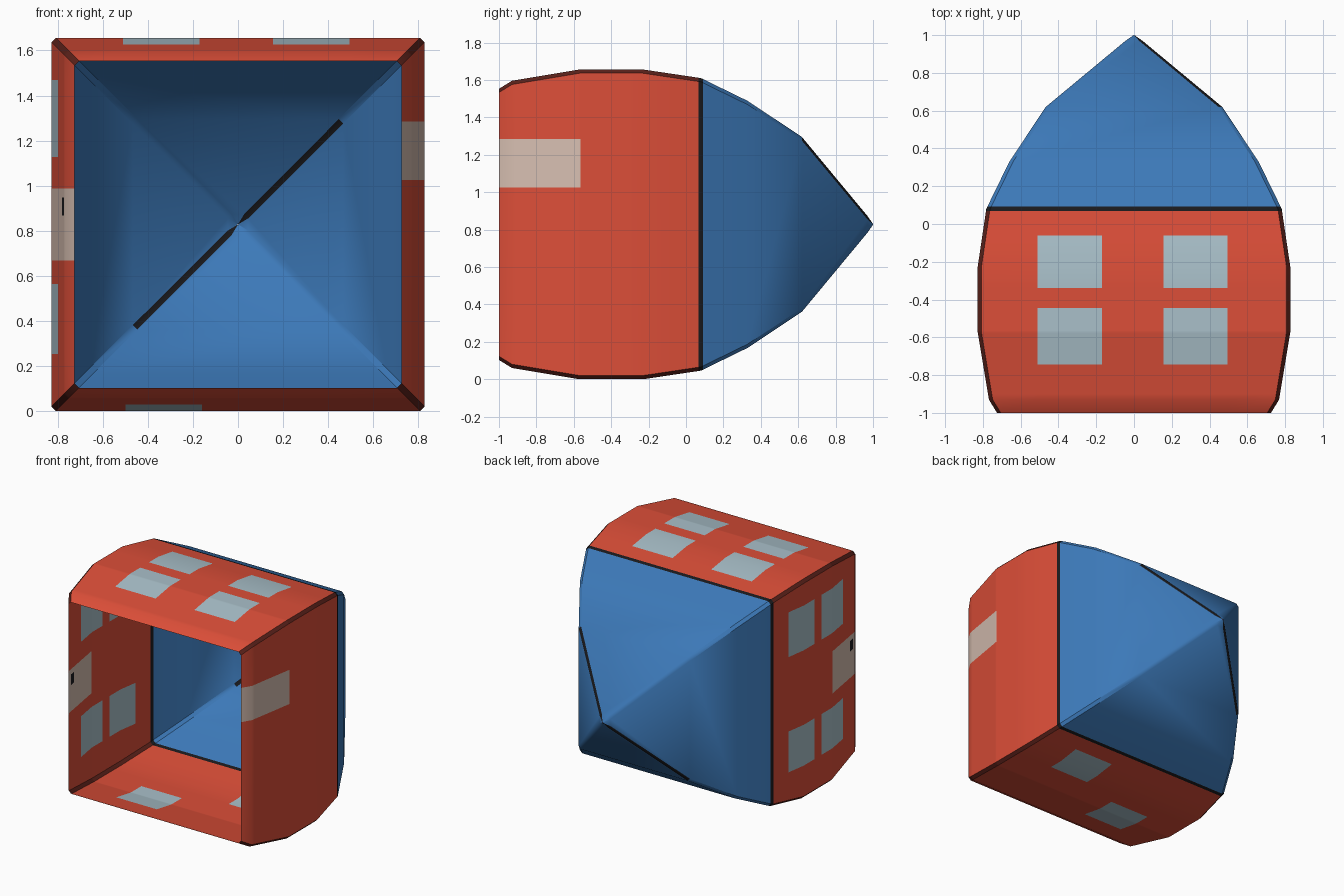
import bpy, bmesh, math

if "Cube" in bpy.data.objects:
    bpy.data.objects.remove(bpy.data.objects["Cube"])

CZ = 0.828      # height of the long axis
CH = 0.02       # corner chamfer
# half width of the square section along y
PROFILE = [(-1, .725), (-.93, .768), (-.57, .828), (-.23, .828), (.08, .782),
           (.33, .66), (.62, .467), (.97, .045), (1.0, .002)]


def half(y):
    for (a, ha), (b, hb) in zip(PROFILE, PROFILE[1:]):
        if y <= b:
            return ha + (hb - ha) * (y - a) / (b - a)
    return PROFILE[-1][1]


def material(name, rgb):
    m = bpy.data.materials.new(name)
    m.diffuse_color = (*rgb, 1)
    m.use_nodes = True
    m.node_tree.nodes["Principled BSDF"].inputs["Base Color"].default_value = m.diffuse_color
    return m


RED = material("wall red", (.72, .077, .040))
BLUE = material("roof blue", (.045, .19, .48))
GLASS = material("window grey", (.40, .53, .59))
DOOR = material("door beige", (.68, .52, .44))
BLACK = material("seam black", (.01, .01, .012))
BROWN = material("edge brown", (.10, .015, .010))

# Each side: point on it from u (across) and h (half width)
SIDES = {
    "top": lambda u, h: (u, h),
    "bottom": lambda u, h: (u, -h),
    "left": lambda u, h: (-h, u),
    "right": lambda u, h: (h, u),
}


def loft(name, ys, mats, panel_rule, corner_rule, patches=None):
    """Square tube along y; patches are (u0, u1, y0, y1, material index) per side."""
    patches = patches or {}
    bm = bmesh.new()
    rows = sorted({round(v, 4) for v in ys} |
                  {round(v, 4) for p in patches.values() for r in p for v in r[2:4]})

    def point(x, z, y):
        return bm.verts.new((x, y, z + CZ))

    # flat panels
    for side, place in SIDES.items():
        rects = patches.get(side, [])
        inner = sorted({v for r in rects for v in r[:2]})
        for y0, y1 in zip(rows, rows[1:]):
            h0, h1 = half(y0), half(y1)
            e0, e1 = h0 - min(CH, h0 * .4), h1 - min(CH, h1 * .4)
            u0s, u1s = [-e0] + inner + [e0], [-e1] + inner + [e1]
            for i in range(len(u0s) - 1):
                f = bm.faces.new([point(*place(u0s[i], h0), y0), point(*place(u0s[i + 1], h0), y0),
                                  point(*place(u1s[i + 1], h1), y1), point(*place(u1s[i], h1), y1)])
                um, ym = (u0s[i] + u0s[i + 1]) / 2, (y0 + y1) / 2
                f.material_index = panel_rule(ym)
                for a, b, c, d, m in rects:
                    if a < um < b and c < ym < d:
                        f.material_index = m
    # chamfered corners
    for sx in (-1, 1):
        for sz in (-1, 1):
            for y0, y1 in zip(rows, rows[1:]):
                h0, h1 = half(y0), half(y1)
                e0, e1 = h0 - min(CH, h0 * .4), h1 - min(CH, h1 * .4)
                f = bm.faces.new([point(sx * h0, sz * e0, y0), point(sx * e0, sz * h0, y0),
                                  point(sx * e1, sz * h1, y1), point(sx * h1, sz * e1, y1)])
                f.material_index = corner_rule(sx, sz, (y0 + y1) / 2)
    bmesh.ops.remove_doubles(bm, verts=bm.verts, dist=.0005)
    bmesh.ops.recalc_face_normals(bm, faces=bm.faces)
    me = bpy.data.meshes.new(name)
    bm.to_mesh(me)
    bm.free()
    for m in mats:
        me.materials.append(m)
    ob = bpy.data.objects.new(name, me)
    bpy.context.collection.objects.link(ob)
    bpy.ops.object.select_all(action='DESELECT')
    ob.select_set(True)
    bpy.context.view_layer.objects.active = ob
    bpy.ops.object.shade_smooth_by_angle(angle=math.radians(28))
    return ob


# Walls with windows, doors and a knob (open at the front)
W, D, K = 1, 2, 3
near, far = (-.745, -.445), (-.34, -.06)
patches = {
    "top": [(a, b, c, d, W) for a, b in ((-.51, -.17), (.155, .495)) for c, d in (near, far)],
    "bottom": [(-.50, -.16, *near, W), (.16, .50, *far, W)],
    "left": [(a, b, c, d, W) for a, b in ((.30, .64), (-.575, -.265)) for c, d in (near, (-.36, -.08))]
            + [(-.16, .16, -1, -.58, D), (.04, .12, -.90, -.85, K)],
    "right": [(.197, .457, -1, -.565, D)],
}
loft("walls", [-1, -.93, -.57, -.23, .068], [RED, GLASS, DOOR, BLACK, BROWN],
     lambda y: 0, lambda sx, sz, y: 4, patches)

# Dark seam between walls and roof
loft("seam_band", [.068, .08, .092], [BLACK], lambda y: 0, lambda sx, sz, y: 0)

# Curved pyramid roof, with one dark ridge line over the tip
loft("roof", [.092, .33, .62, .97, 1.0], [BLUE, BLACK], lambda y: 0,
     lambda sx, sz, y: 1 if sx == sz and y > .62 else 0)
